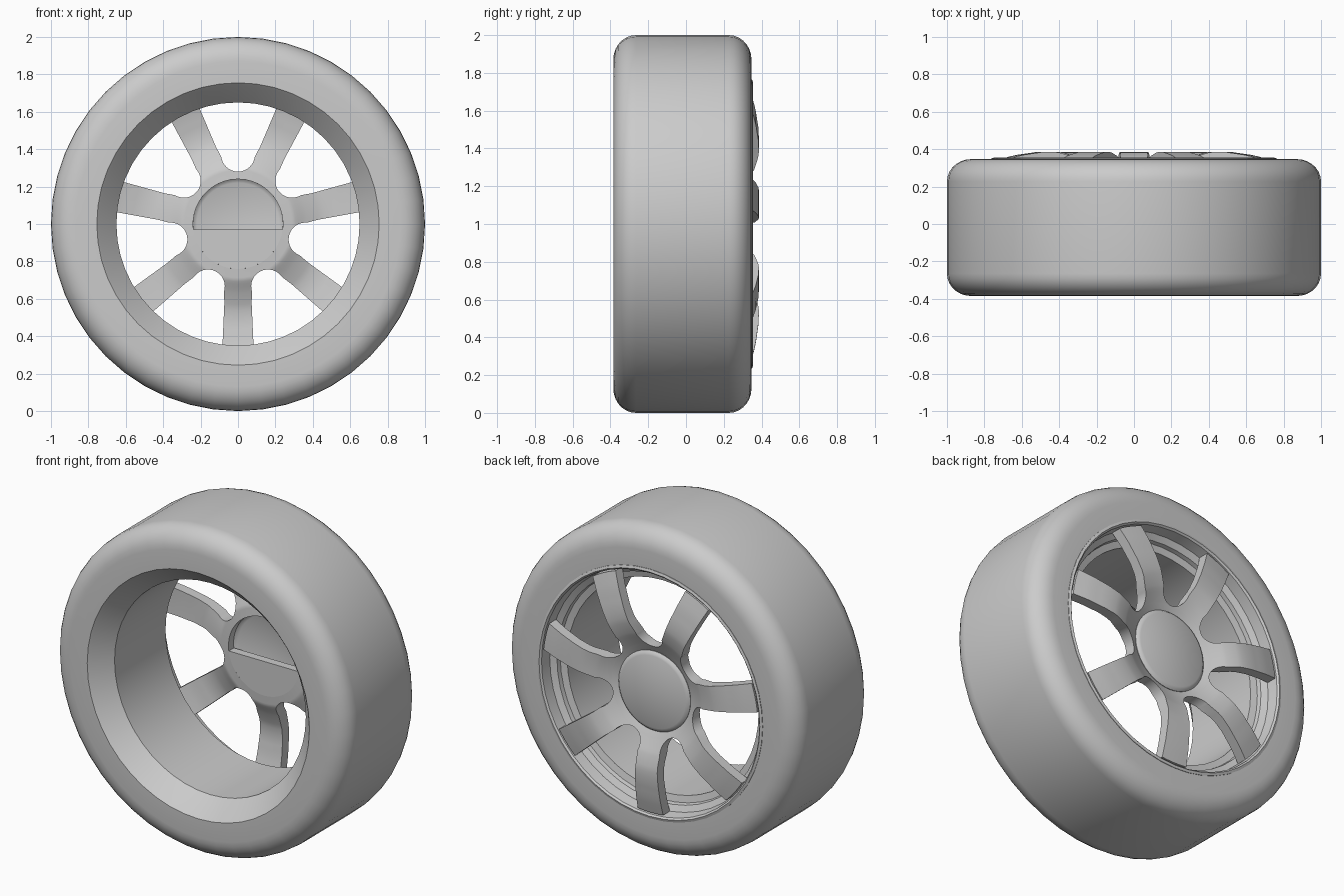
import bpy, bmesh, math
from mathutils import Vector

if "Cube" in bpy.data.objects:
    bpy.data.objects.remove(bpy.data.objects["Cube"], do_unlink=True)

grey = bpy.data.materials.new("plain_grey")
grey.use_nodes = True
COLOUR = (0.6, 0.6, 0.6, 1)
grey.diffuse_color = COLOUR
grey.node_tree.nodes["Principled BSDF"].inputs["Base Color"].default_value = COLOUR

AXLE = 1.0      # height of the wheel centre
SPOKES = 7


def finish(name, bm, angle=35):
    bmesh.ops.remove_doubles(bm, verts=bm.verts[:], dist=0.0005)
    bmesh.ops.recalc_face_normals(bm, faces=bm.faces[:])
    bmesh.ops.translate(bm, verts=bm.verts[:], vec=(0, 0, AXLE))
    mesh = bpy.data.meshes.new(name)
    bm.to_mesh(mesh)
    bm.free()
    mesh.materials.append(grey)
    obj = bpy.data.objects.new(name, mesh)
    bpy.context.collection.objects.link(obj)
    bpy.ops.object.select_all(action='DESELECT')
    obj.select_set(True)
    bpy.context.view_layer.objects.active = obj
    bpy.ops.object.shade_smooth_by_angle(angle=math.radians(angle))
    return obj


def lathe(name, profile, steps=48, closed=True, angle=35):
    """Spin (radius, y) points about the axle."""
    bm = bmesh.new()
    verts = [bm.verts.new((0, y, r)) for r, y in profile]
    pairs = list(zip(verts, verts[1:]))
    if closed:
        pairs.append((verts[-1], verts[0]))
    edges = [bm.edges.new(p) for p in pairs]
    bmesh.ops.spin(bm, geom=verts + edges, cent=(0, 0, 0), axis=(0, 1, 0),
                   angle=math.tau, steps=steps)
    return finish(name, bm, angle)


def curve_at(points, r):
    """Smoothly interpolated height along a radial curve."""
    for (r0, y0), (r1, y1) in zip(points, points[1:]):
        if r <= r1:
            t = max(0, (r - r0) / (r1 - r0))
            return y0 + (y1 - y0) * t
    return points[-1][1]


# Tyre: flat side walls and tread joined by rounded shoulders
FRONT, BACK = -0.385, 0.347
tyre = [(0.755, FRONT)]
for y_side, sign in ((FRONT, 1), (BACK, -1)):
    arc = []
    for i in range(8):
        a = math.pi / 2 * i / 7
        arc.append((0.87 + 0.13 * math.sin(a), y_side + sign * 0.12 * (1 - math.cos(a))))
    tyre += arc if sign == 1 else arc[::-1]
tyre += [(0.755, BACK)]
lathe("tyre", tyre)

# Rim: front lip, cone, straight barrel, stepped rear recess and rear lip
lathe("rim", [(0.765, -0.38), (0.755, -0.385), (0.74, -0.37), (0.65, -0.27),
              (0.65, 0.225), (0.69, 0.235), (0.695, 0.26), (0.73, 0.28),
              (0.74, 0.345), (0.75, 0.355), (0.765, 0.35)], angle=20)

# Spokes: one sector outline, repeated, then thickened between two radial curves
HALF = math.pi / SPOKES
HUB = 0.24
outline = [(HUB, HALF)]
for i in range(9):                       # rounded root of the gap between spokes
    a = math.radians(82) * i / 8
    p = Vector((0.37 - 0.09 * math.cos(a), 0.09 * math.sin(a)))
    outline.append((p.length, HALF - math.atan2(p.y, p.x)))
for i in range(10):                      # straight arm
    t = i / 9
    r = 0.43 + 0.30 * t
    outline.append((r, math.atan2(0.074 + 0.013 * t, r)))

back_curve = [(HUB, 0.3), (0.3, 0.33), (0.36, 0.36), (0.41, 0.378), (0.46, 0.386),
              (0.53, 0.384), (0.64, 0.368), (0.73, 0.345)]
front_curve = [(HUB, 0.25), (0.3, 0.255), (0.36, 0.285), (0.45, 0.32),
               (0.53, 0.322), (0.64, 0.305), (0.73, 0.28)]
COLS = 6
bm = bmesh.new()
for k in range(SPOKES):
    middle = -math.pi / 2 + k * 2 * HALF
    rows = []
    for r, half in outline:
        angles = [middle + half * (2 * c / COLS - 1) for c in range(COLS + 1)]
        rows.append([bm.verts.new((r * math.cos(a), 0, r * math.sin(a))) for a in angles])
    for lo, hi in zip(rows, rows[1:]):
        for c in range(COLS):
            bm.faces.new((lo[c], lo[c + 1], hi[c + 1], hi[c]))
bmesh.ops.remove_doubles(bm, verts=bm.verts[:], dist=0.0005)
sheet = bm.verts[:]
bmesh.ops.recalc_face_normals(bm, faces=bm.faces[:])
grown = bmesh.ops.extrude_face_region(bm, geom=bm.faces[:], use_keep_orig=True)
for v in sheet:
    v.co.y = curve_at(front_curve, math.hypot(v.co.x, v.co.z))
for v in grown["geom"]:
    if isinstance(v, bmesh.types.BMVert):
        v.co.y = curve_at(back_curve, math.hypot(v.co.x, v.co.z))
finish("spokes", bm)

# Hub cap: shallow dome
dome = [(HUB, 0.27), (HUB + 0.004, 0.305), (HUB - 0.008, 0.317)]
dome += [(0.22 * (1 - i / 6), 0.345 - 0.025 * (1 - i / 6) ** 2) for i in range(7)]
lathe("hub_cap", dome, closed=False)

# Hub backing plate: covers only the lower part of the hub opening
bm = bmesh.new()
start = math.asin(0.03 / HUB)
ring = []
for i in range(25):
    a = math.pi + start + (math.pi - 2 * start) * i / 24
    ring.append(bm.verts.new((HUB * math.cos(a), 0.25, HUB * math.sin(a))))
plate = bm.faces.new(ring)
grown = bmesh.ops.extrude_face_region(bm, geom=[plate], use_keep_orig=True)
bmesh.ops.translate(bm, vec=(0, 0.05, 0),
                    verts=[v for v in grown["geom"] if isinstance(v, bmesh.types.BMVert)])
finish("hub_backing_plate", bm)
